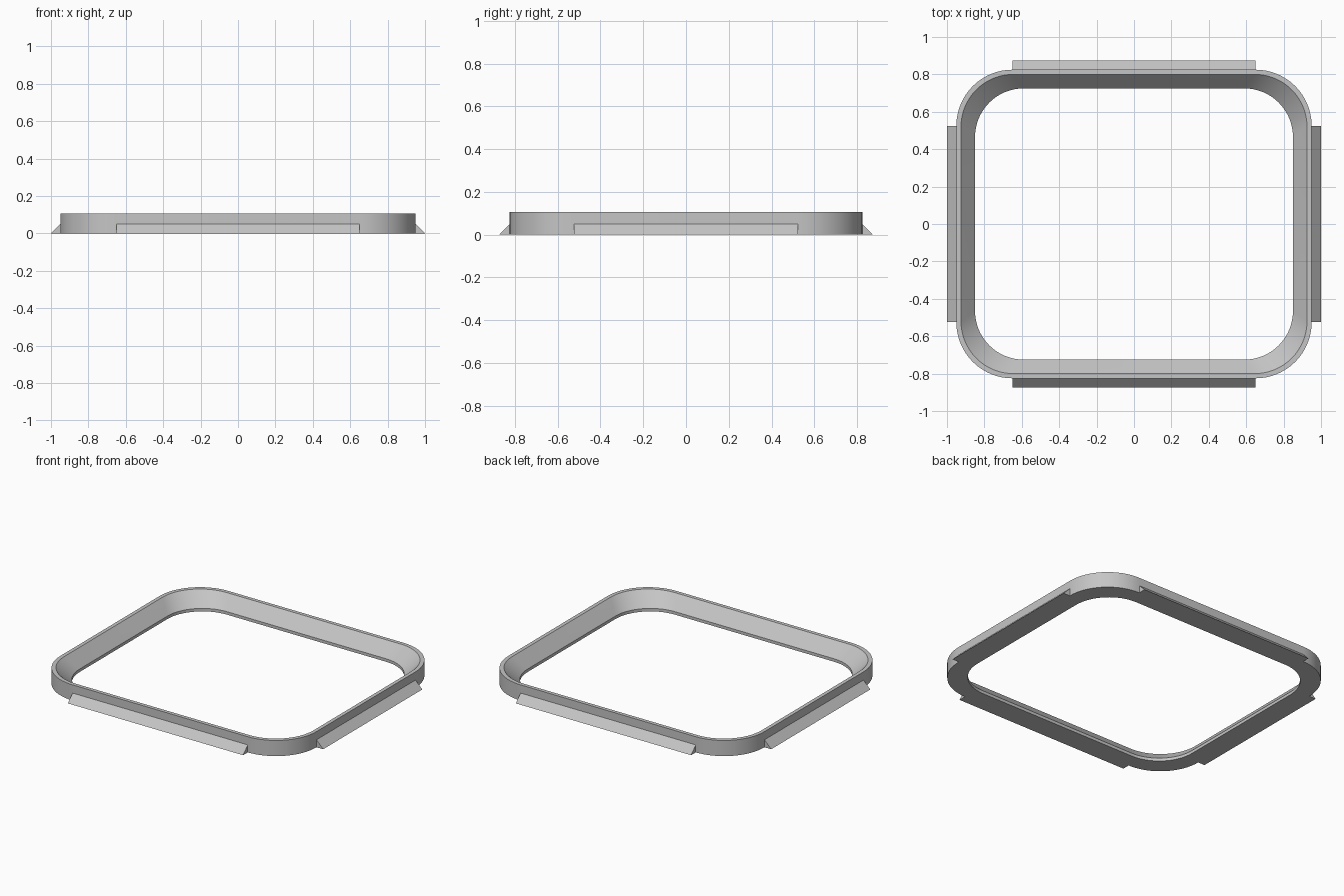
import bpy
import bmesh
import math

cube = bpy.data.objects.get("Cube")
if cube:
    bpy.data.objects.remove(cube, do_unlink=True)

HALF_X, HALF_Y, RADIUS = 0.95, 0.825, 0.3
HEIGHT = 0.105
CORNER_STEPS = 16

grey = bpy.data.materials.new("light_grey")
grey.use_nodes = True
colour = (0.56, 0.56, 0.56, 1)
grey.diffuse_color = colour
grey.node_tree.nodes["Principled BSDF"].inputs["Base Color"].default_value = colour


def finish(bm, name):
    bmesh.ops.recalc_face_normals(bm, faces=bm.faces)
    mesh = bpy.data.meshes.new(name)
    bm.to_mesh(mesh)
    bm.free()
    mesh.materials.append(grey)
    obj = bpy.data.objects.new(name, mesh)
    bpy.context.collection.objects.link(obj)
    return obj


def rounded_loop(bm, inset, radius, z):
    """Ring of vertices around a rounded rectangle."""
    cx, cy = HALF_X - inset - radius, HALF_Y - inset - radius
    verts = []
    for quarter, (sx, sy) in enumerate([(1, 1), (-1, 1), (-1, -1), (1, -1)]):
        for i in range(CORNER_STEPS + 1):
            a = (quarter + i / CORNER_STEPS) * math.pi / 2
            verts.append(bm.verts.new((sx * cx + radius * math.cos(a),
                                       sy * cy + radius * math.sin(a), z)))
    return verts


# Frame: upright outer wall, narrow rim, sloping inner wall, small lower lip
bm = bmesh.new()
section = [(0, RADIUS, 0), (0, RADIUS, HEIGHT), (0.025, 0.28, HEIGHT),
           (0.1, 0.26, 0.02), (0.1, 0.26, 0)]
loops = [rounded_loop(bm, *s) for s in section]
count = len(loops[0])
for a, b in zip(loops, loops[1:] + loops[:1]):
    for i in range(count):
        j = (i + 1) % count
        bm.faces.new((a[i], a[j], b[j], b[i]))
frame = finish(bm, "frame")
bpy.context.view_layer.objects.active = frame
frame.select_set(True)
bpy.ops.object.shade_smooth_by_angle(angle=math.radians(30))
frame.select_set(False)


# Wedge clips along the four straight sides
def wedge(name, half_length, distance, turn):
    bm = bmesh.new()
    profile = [(-0.003, 0), (0.05, 0), (0, 0.05), (-0.003, 0.05)]
    ends = [[bm.verts.new((distance + d, y, z)) for d, z in profile]
            for y in (-half_length, half_length)]
    for end in ends:
        bm.faces.new(end)
    for i in range(len(profile)):
        j = (i + 1) % len(profile)
        bm.faces.new((ends[0][i], ends[0][j], ends[1][j], ends[1][i]))
    obj = finish(bm, name)
    obj.rotation_euler.z = turn * math.pi / 2


for turn, side in enumerate(["left", "back", "right", "front"]):
    along_y = turn % 2 == 0
    wedge(side + "_wedge",
          (HALF_Y if along_y else HALF_X) - RADIUS,
          HALF_X if along_y else HALF_Y, turn)
